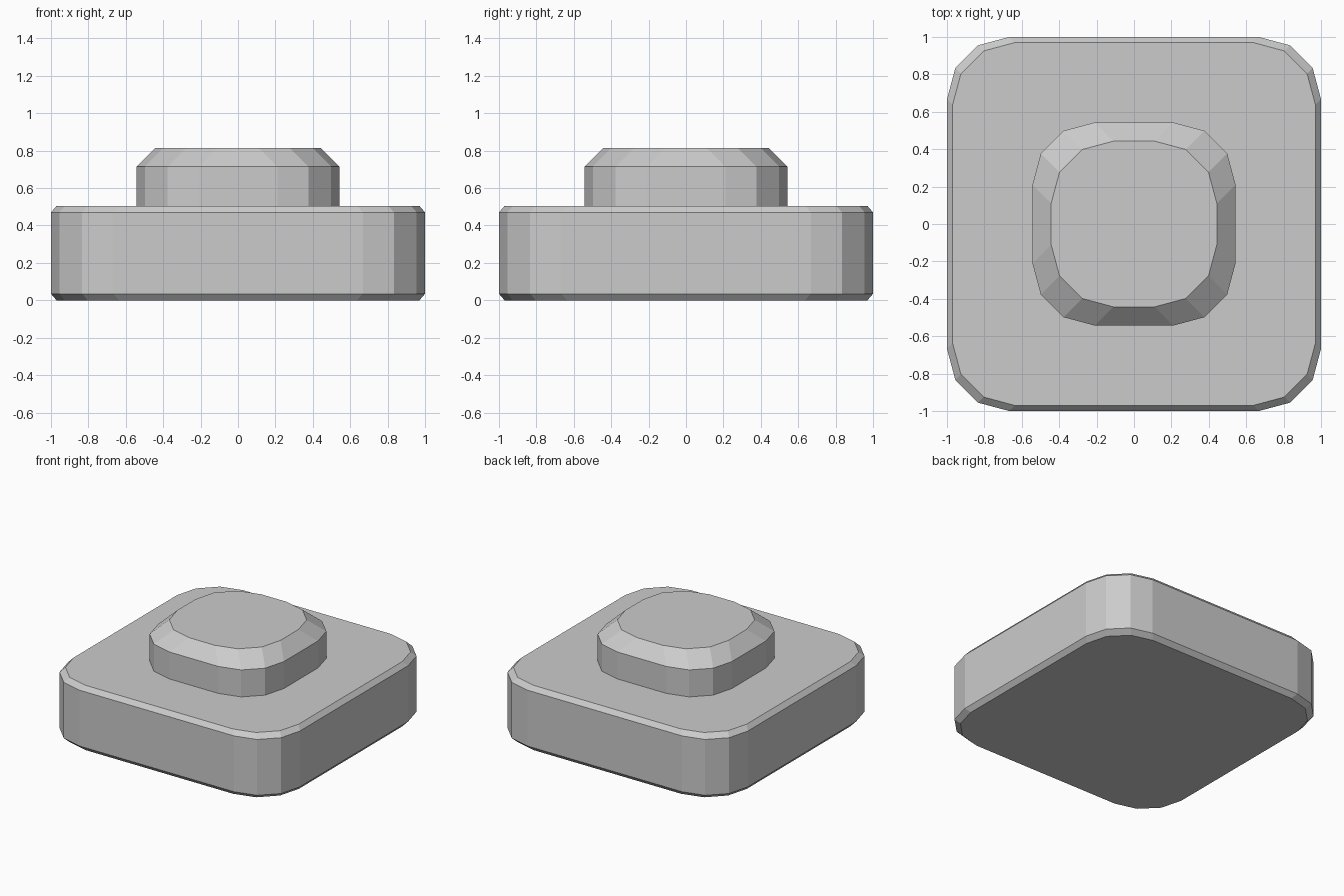
import bpy, bmesh
from math import sin, cos, radians

if "Cube" in bpy.data.objects:
    bpy.data.objects.remove(bpy.data.objects["Cube"])


def rounded_square(half, radius, z, steps=3):
    """Counter-clockwise outline of a square with faceted round corners."""
    pts = []
    c = half - radius
    for q, (sx, sy) in enumerate([(1, 1), (-1, 1), (-1, -1), (1, -1)]):
        for i in range(steps + 1):
            a = radians(90 * q + 90 * i / steps)
            pts.append((sx * c + radius * cos(a), sy * c + radius * sin(a), z))
    return pts


def loft(name, levels, radius):
    """Stack rounded-square sections (half width, z) into a closed solid."""
    bm = bmesh.new()
    rings = [[bm.verts.new(p) for p in rounded_square(h, radius, z)]
             for h, z in levels]
    for low, high in zip(rings, rings[1:]):
        n = len(low)
        for i in range(n):
            j = (i + 1) % n
            bm.faces.new((low[i], low[j], high[j], high[i]))
    bm.faces.new(rings[0][::-1])
    bm.faces.new(rings[-1])
    mesh = bpy.data.meshes.new(name)
    bm.to_mesh(mesh)
    bm.free()
    obj = bpy.data.objects.new(name, mesh)
    bpy.context.collection.objects.link(obj)
    return obj


# Wide base with a slim chamfer at the bottom and top rims
loft("base", [(0.97, 0), (1, 0.035), (1, 0.47), (0.97, 0.505)], 0.333)

# Raised button with a broad chamfer, seated slightly into the base
loft("button", [(0.543, 0.5), (0.543, 0.715), (0.443, 0.815)], 0.333)
